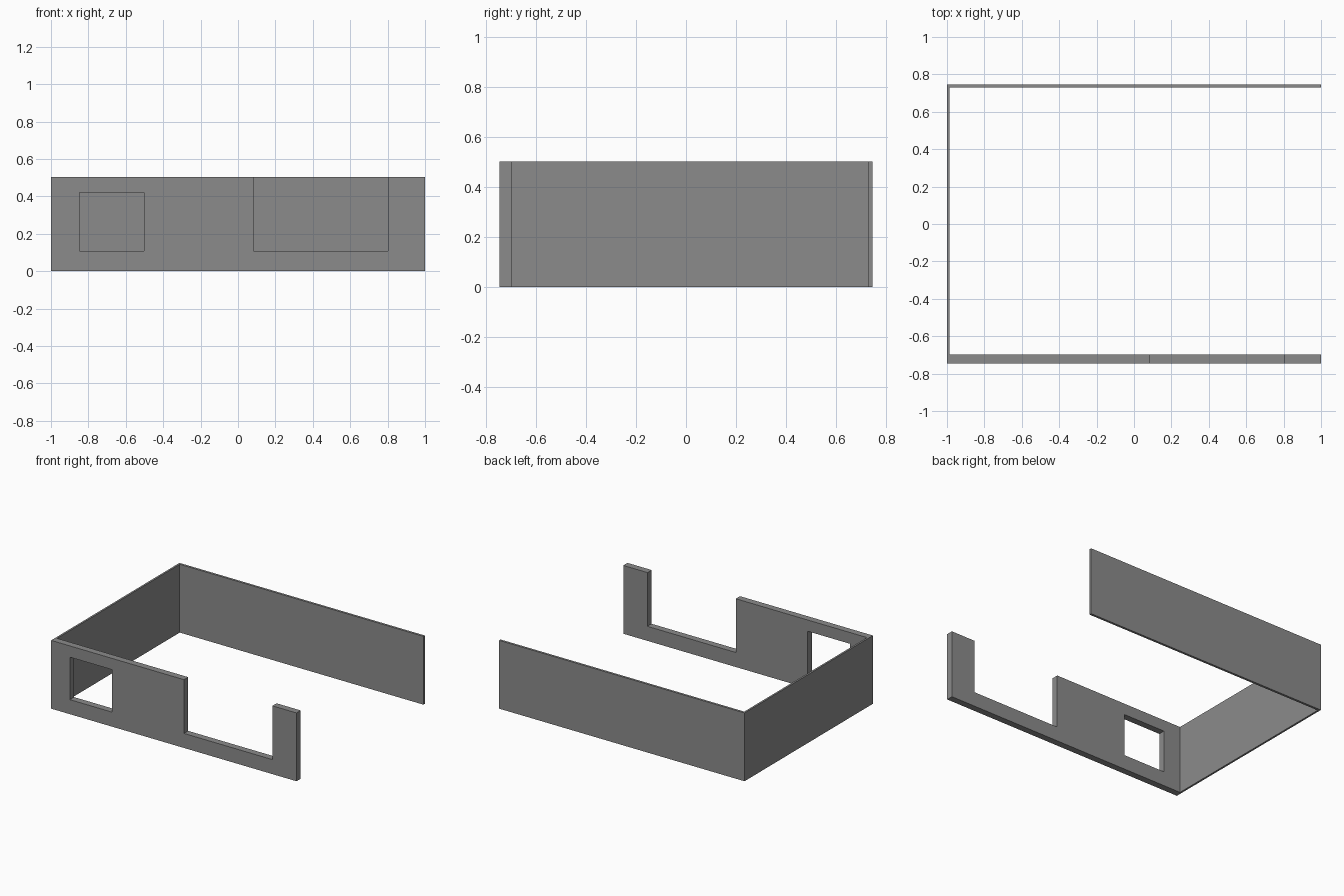
import bpy
import math

if "Cube" in bpy.data.objects:
    bpy.data.objects.remove(bpy.data.objects["Cube"])

HEIGHT = 0.503
FRONT, BACK = -0.747, 0.747

# Dark grey wall material
grey = bpy.data.materials.new("dark_grey")
grey.diffuse_color = (0.26, 0.26, 0.26, 1)
grey.use_nodes = True
grey.node_tree.nodes["Principled BSDF"].inputs["Base Color"].default_value = grey.diffuse_color


def rect(x0, x1, z0, z1):
    return [(x0, z0), (x1, z0), (x1, z1), (x0, z1)]


def wall(name, loops, thickness, location, turn=0):
    """Upright slab from an outline loop followed by optional hole loops."""
    curve = bpy.data.curves.new(name, 'CURVE')
    curve.dimensions = '2D'
    curve.fill_mode = 'BOTH'
    curve.extrude = thickness / 2
    for loop in loops:
        spline = curve.splines.new('POLY')
        spline.points.add(len(loop) - 1)
        for point, (x, z) in zip(spline.points, loop):
            point.co = (x, z, 0, 1)
        spline.use_cyclic_u = True
        spline.use_smooth = False
    obj = bpy.data.objects.new(name, curve)
    bpy.context.collection.objects.link(obj)
    obj.location = location
    obj.rotation_euler = (math.pi / 2, 0, turn)
    bpy.ops.object.select_all(action='DESELECT')
    obj.select_set(True)
    bpy.context.view_layer.objects.active = obj
    bpy.ops.object.convert(target='MESH')
    bpy.ops.object.shade_flat()
    mesh = bpy.context.view_layer.objects.active.data
    mesh.materials.clear()
    mesh.materials.append(grey)


# Thick front wall with an open-topped notch and a window
front_outline = [(-1, 0), (1, 0), (1, HEIGHT), (0.803, HEIGHT), (0.803, 0.107),
                 (0.083, 0.107), (0.083, HEIGHT), (-1, HEIGHT)]
window = rect(-0.847, -0.503, 0.107, 0.42)
t = 0.049
wall("front_wall", [front_outline, window], t, (0, FRONT + t / 2, 0))

# Thin back wall
t_back = 0.017
wall("back_wall", [rect(-1, 1, 0, HEIGHT)], t_back, (0, BACK - t_back / 2, 0))

# Thin left wall fitted between front and back
t_side = 0.014
y0, y1 = FRONT + t, BACK - t_back
half = (y1 - y0) / 2
wall("left_wall", [rect(-half, half, 0, HEIGHT)], t_side,
     (-1 + t_side / 2, (y0 + y1) / 2, 0), math.pi / 2)
